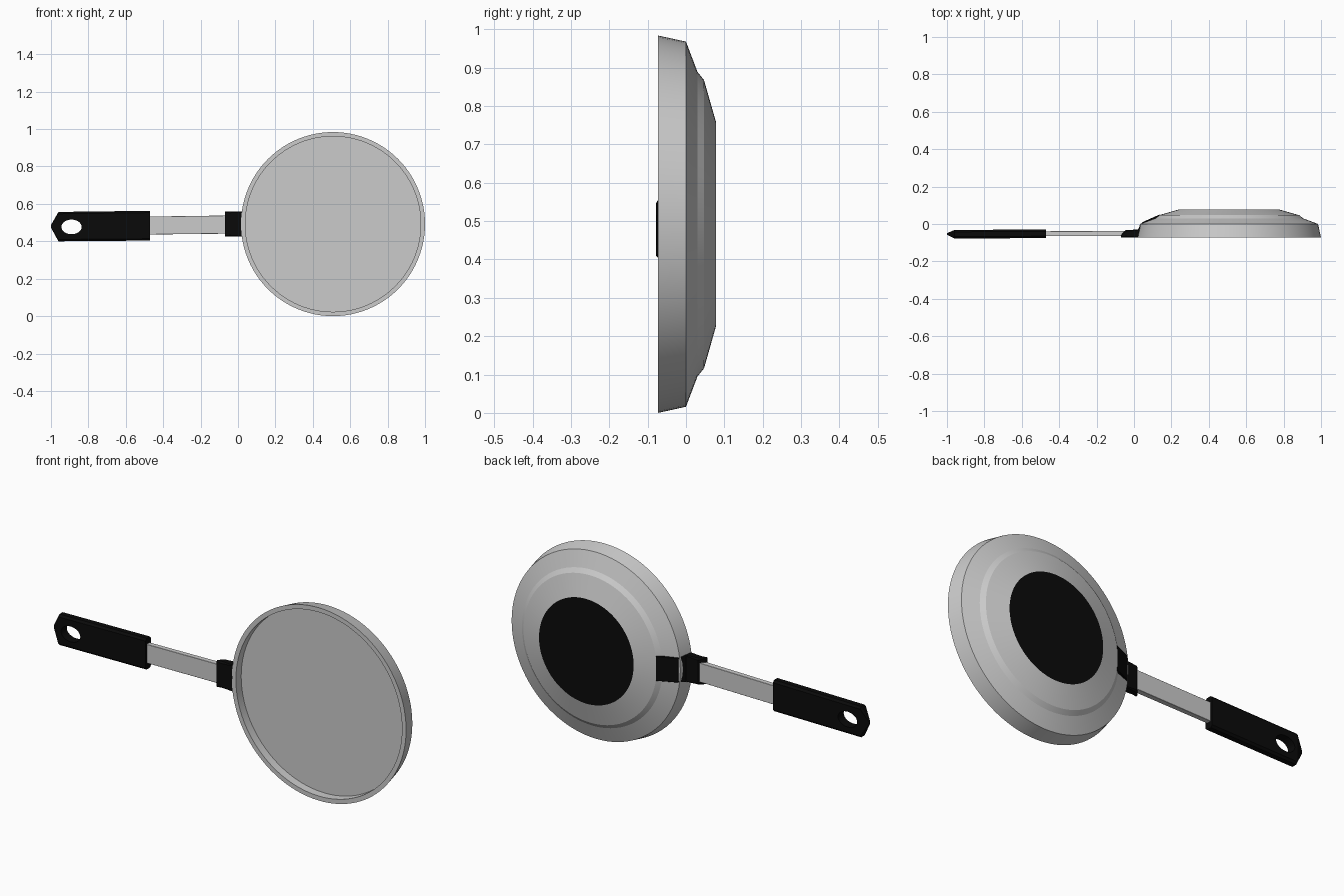
import bpy, bmesh
from math import sin, cos, pi

if "Cube" in bpy.data.objects:
    bpy.data.objects.remove(bpy.data.objects["Cube"])

CX, CZ, SIDES = 0.508, 0.492, 96

black = bpy.data.materials.new("black_plastic")
black.diffuse_color = (0.003, 0.003, 0.003, 1)
black.use_nodes = True
black.node_tree.nodes["Principled BSDF"].inputs["Base Color"].default_value = black.diffuse_color


def finish(name, bm, mat=None, smooth=False):
    bmesh.ops.recalc_face_normals(bm, faces=bm.faces)
    me = bpy.data.meshes.new(name)
    bm.to_mesh(me)
    bm.free()
    ob = bpy.data.objects.new(name, me)
    bpy.context.collection.objects.link(ob)
    if mat:
        me.materials.append(mat)
    if smooth:
        bpy.ops.object.select_all(action='DESELECT')
        ob.select_set(True)
        bpy.context.view_layer.objects.active = ob
        bpy.ops.object.shade_smooth_by_angle(angle=0.2)
    return ob


def skin(bm, rings, cap_start=True, cap_end=True):
    """Join equal-sized closed loops of points with quads."""
    vs = [[bm.verts.new(p) for p in ring] for ring in rings]
    n = len(vs[0])
    for a, b in zip(vs, vs[1:]):
        for i in range(n):
            j = (i + 1) % n
            bm.faces.new((a[i], a[j], b[j], b[i]))
    if cap_start:
        bm.faces.new(vs[0])
    if cap_end:
        bm.faces.new(vs[-1])


def turned(name, profile, cap_start, cap_end, mat=None):
    """Lathe (radius, y) points around the pan axis."""
    bm = bmesh.new()
    skin(bm, [[(CX + r * cos(2 * pi * i / SIDES), y, CZ + r * sin(2 * pi * i / SIDES))
               for i in range(SIDES)] for r, y in profile], cap_start, cap_end)
    return finish(name, bm, mat, True)


def bar(name, sections, mat=None):
    """Loft chamfered rectangles (x, y0, y1, z0, z1, chamfer) along x."""
    bm = bmesh.new()
    rings = []
    for x, y0, y1, z0, z1, c in sections:
        rings.append([(x, y0 + c, z0), (x, y1 - c, z0), (x, y1, z0 + c), (x, y1, z1 - c),
                      (x, y1 - c, z1), (x, y0 + c, z1), (x, y0, z1 - c), (x, y0, z0 + c)])
    skin(bm, rings)
    return finish(name, bm, mat)


# Pan: floor, inner wall, flat rim, outer wall and stepped underside
turned("pan_body", [(0.469, -0.03), (0.469, -0.073), (0.492, -0.073), (0.476, 0.0),
                    (0.397, 0.03), (0.376, 0.047), (0.267, 0.078)], True, False)

# Black base plate closing the underside
turned("pan_base", [(0.267, 0.078)], True, False, black)

# Bracket wrapping from the handle onto the underside of the pan
bar("handle_bracket", [(-0.07, -0.073, -0.06, 0.425, 0.56, 0.004),
                       (-0.045, -0.073, -0.032, 0.425, 0.56, 0.008),
                       (0.02, -0.073, -0.03, 0.425, 0.56, 0.003),
                       (0.045, -0.015, 0.01, 0.43, 0.555, 0.002),
                       (0.135, 0.025, 0.05, 0.43, 0.555, 0.002)], black)

# Metal strip between bracket and grip
bar("handle_strip", [(-0.50, -0.064, -0.039, 0.436, 0.532, 0.001),
                     (-0.05, -0.064, -0.037, 0.441, 0.538, 0.001)])

# Grip with chamfered edges and a pointed tip
grip = bar("handle_grip", [(-1.0, -0.057, -0.049, 0.473, 0.487, 0.002),
                           (-0.96, -0.078, -0.032, 0.400, 0.557, 0.010),
                           (-0.47, -0.075, -0.029, 0.404, 0.563, 0.010)], black)

# Oval hanging hole
bm = bmesh.new()
skin(bm, [[(-0.89 + 0.054 * cos(2 * pi * i / 32), y, 0.477 + 0.039 * sin(2 * pi * i / 32))
           for i in range(32)] for y in (-0.2, 0.1)])
cutter = finish("hole_cutter", bm, black)
cutter.hide_render = True
cutter.hide_set(True)
cut = grip.modifiers.new("hanging_hole", 'BOOLEAN')
cut.operation = 'DIFFERENCE'
cut.solver = 'EXACT'
cut.object = cutter
